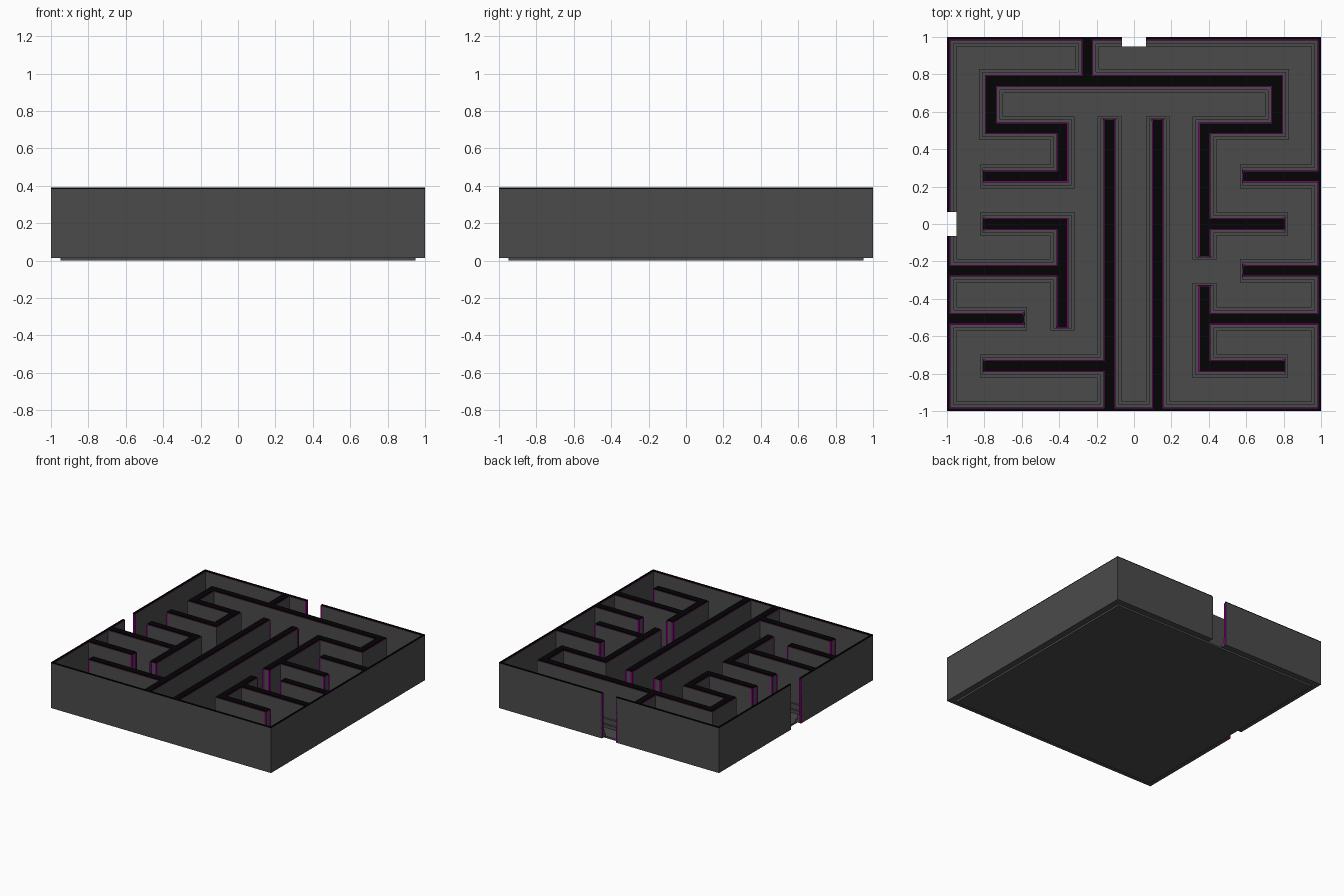
import bpy, bmesh

if "Cube" in bpy.data.objects:
    bpy.data.objects.remove(bpy.data.objects["Cube"])

T = 0.032      # half thickness of inner walls
E = 0.018      # thickness of outer walls
D = 0.065      # half width of the two doorways
Z0, CAP, TOP = 0.015, 0.383, 0.39


def material(name, rgb):
    m = bpy.data.materials.new(name)
    m.diffuse_color = (*rgb, 1)
    m.use_nodes = True
    m.node_tree.nodes["Principled BSDF"].inputs["Base Color"].default_value = m.diffuse_color
    return m


GREY = material("dark grey", (0.07, 0.07, 0.07))
PURPLE = material("purple", (0.2, 0.0, 0.17))
BLACK = material("black", (0.001, 0.001, 0.001))


def hor(y, x0, x1):
    return (x0, y - T, x1, y + T)


def ver(x, y0, y1):
    return (x - T, y0, x + T, y1)


# Inner maze walls as plan rectangles
inner = [
    ver(-.25, .732, 1), hor(.764, -.796, .796),
    ver(-.764, .48, .796), hor(.512, -.796, -.351), ver(-.383, .223, .544), hor(.255, -.807, -.351),
    ver(.764, .48, .796), hor(.512, .346, .796), ver(.378, -.174, .544), hor(0, .346, .807),
    hor(.255, .582, 1), hor(-.25, .582, 1),
    ver(.378, -.791, -.33), hor(-.507, .346, 1), hor(-.759, .346, .807),
    ver(.127, -1, .56), ver(-.131, -1, .56), hor(-.759, -.807, -.099),
    hor(-.507, -1, -.587), ver(-.383, -.555, .032), hor(0, -.807, -.351), hor(-.25, -1, -.351),
]


def border(w):
    """Outer walls of width w, broken by doorways at the back and the left."""
    return [(-1, -1, 1, -1 + w), (1 - w, -1, 1, 1),
            (-1, 1 - w, -D, 1), (D, 1 - w, 1, 1),
            (-1, -1, -1 + w, -D), (-1, D, -1 + w, 1)]


walls = inner + border(E)
doors = [(-D, .95, D, 1.1), (-1.1, -D, -.95, D)]


def free_ends(r):
    """Sides (0 left, 1 front, 2 right, 3 back) where a wall stops in the open."""
    a, b, c, d = r
    mx, my = (a + c) / 2, (b + d) / 2
    ends = {0: (a, my), 2: (c, my)} if c - a > d - b else {1: (mx, b), 3: (mx, d)}
    return [s for s, (x, y) in ends.items()
            if max(abs(x), abs(y)) < .9999
            and not any(o != r and o[0] <= x <= o[2] and o[1] <= y <= o[3] for o in walls)]


def grow(rects, d, end):
    """Widen rectangles by d, but only by end where a wall stops in the open."""
    out = []
    for r in rects:
        free = free_ends(r)
        g = [v + (end if s in free else d) * (-1 if s < 2 else 1) for s, v in enumerate(r)]
        out.append(tuple(max(-1, min(1, v)) for v in g))
    return out


def union(name, rects, z0, z1, mats, cut=()):
    """Extrude the merged outline of many rectangles; last material goes on top."""
    both = list(rects) + list(cut)
    xs = sorted({round(v, 4) for r in both for v in (r[0], r[2])})
    ys = sorted({round(v, 4) for r in both for v in (r[1], r[3])})

    def hit(x, y, group):
        return any(r[0] < x < r[2] and r[1] < y < r[3] for r in group)

    nx, ny = len(xs) - 1, len(ys) - 1
    full = {(i, j) for i in range(nx) for j in range(ny)
            if hit((xs[i] + xs[i + 1]) / 2, (ys[j] + ys[j + 1]) / 2, rects)
            and not hit((xs[i] + xs[i + 1]) / 2, (ys[j] + ys[j + 1]) / 2, cut)}
    bm = bmesh.new()
    cache = {}

    def vert(i, j, z):
        if (i, j, z) not in cache:
            cache[i, j, z] = bm.verts.new((xs[i], ys[j], z))
        return cache[i, j, z]

    for i, j in full:
        ring = [(i, j), (i + 1, j), (i + 1, j + 1), (i, j + 1)]
        top = bm.faces.new([vert(*p, z1) for p in ring])
        top.material_index = len(mats) - 1
        bm.faces.new([vert(*p, z0) for p in reversed(ring)])
        for k, (di, dj) in enumerate([(0, -1), (1, 0), (0, 1), (-1, 0)]):
            if (i + di, j + dj) not in full:
                p, q = ring[k], ring[(k + 1) % 4]
                bm.faces.new([vert(*p, z0), vert(*q, z0), vert(*q, z1), vert(*p, z1)])
    me = bpy.data.meshes.new(name)
    bm.to_mesh(me)
    bm.free()
    for m in mats:
        me.materials.append(m)
    ob = bpy.data.objects.new(name, me)
    bpy.context.collection.objects.link(ob)


# Floor slab, set in from the outer walls
union("floor", [(-.95, -.95, .95, .95)], 0, Z0, [GREY])
# Grey walls with a purple rim left showing around the black caps
union("walls", walls, Z0, CAP, [GREY, PURPLE])
union("wall_caps", grow(inner, -.006, -.003) + border(E - .005), CAP, TOP, [BLACK])

# Purple edge strips on the corners of every open wall end
strips = []
for r in walls:
    a, b, c, d = r
    for s in free_ends(r):
        w = min(.016, min(c - a, d - b) / 2)
        o, n = .0015, .012
        if s in (0, 2):
            x0, x1 = (a - o, a + n) if s == 0 else (c - n, c + o)
            strips += [(x0, max(b - o, -1), x1, b + w), (x0, d - w, x1, min(d + o, 1))]
        else:
            y0, y1 = (b - o, b + n) if s == 1 else (d - n, d + o)
            strips += [(max(a - o, -1), y0, a + w, y1), (c - w, y0, min(c + o, 1), y1)]
union("end_strips", strips, Z0 + .001, CAP - .001, [PURPLE])

# Two-step skirting along the foot of every wall
union("skirting_upper", grow(walls, .016, .004), Z0, .08, [GREY], cut=doors)
union("skirting_lower", grow(walls, .032, .015), Z0, .04, [GREY], cut=doors)
